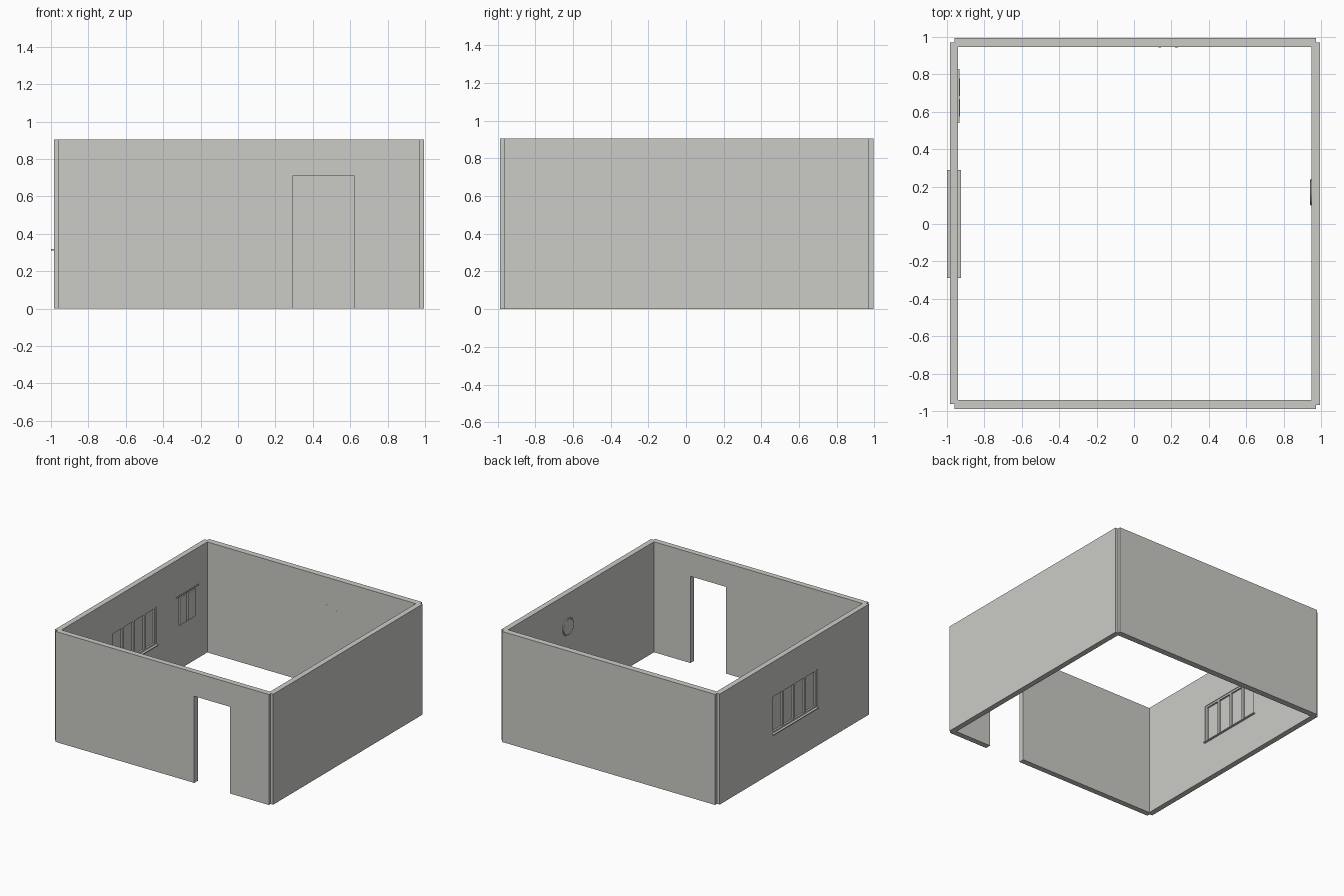
import bpy, math

if "Cube" in bpy.data.objects:
    bpy.data.objects.remove(bpy.data.objects["Cube"])

# One flat plaster grey for everything
grey = bpy.data.materials.new("plaster_grey")
grey.diffuse_color = (0.6, 0.6, 0.57, 1)
grey.use_nodes = True
grey.node_tree.nodes["Principled BSDF"].inputs["Base Color"].default_value = grey.diffuse_color


def box(name, x0, x1, y0, y1, z0, z1):
    """Axis-aligned box given by its limits."""
    bpy.ops.mesh.primitive_cube_add(
        size=1, location=((x0 + x1) / 2, (y0 + y1) / 2, (z0 + z1) / 2))
    ob = bpy.context.object
    ob.name = name
    ob.scale = (x1 - x0, y1 - y0, z1 - z0)
    bpy.ops.object.transform_apply(location=False, rotation=False, scale=True)
    ob.data.materials.append(grey)
    return ob


H = 0.905                       # wall height
SILL, HEAD = 0.31, 0.63         # window opening heights
DOOR0, DOOR1, DOOR_TOP = 0.295, 0.62, 0.71
WIN = 0.29                      # half width of the window
LX0, LX1 = -0.985, -0.94        # left wall thickness

# Plain back and right walls, overlapping at the notched corners
box("back_wall", -0.96, 0.972, 0.945, 0.995, 0, H)
box("right_wall", 0.95, 0.995, -0.967, 0.97, 0, H)

# Front wall with doorway
box("front_wall_left", -0.96, DOOR0, -0.988, -0.942, 0, H)
box("front_wall_right", DOOR1, 0.972, -0.988, -0.942, 0, H)
box("door_lintel", DOOR0, DOOR1, -0.988, -0.942, DOOR_TOP, H)

# Left wall in three bands with a window opening in the middle one
box("left_wall_bottom", LX0, LX1, -0.962, 0.97, 0, SILL)
box("left_wall_top", LX0, LX1, -0.962, 0.97, HEAD, H)
box("left_wall_front", LX0, LX1, -0.962, -WIN, SILL, HEAD)
box("left_wall_back", LX0, LX1, WIN, 0.97, SILL, HEAD)

# Window: pane, rails, five upright bars and a sill on both sides
box("window_pane", -0.966, -0.959, -WIN, WIN, SILL, HEAD)
box("window_top_rail", -0.98, -0.945, -WIN, WIN, HEAD - 0.015, HEAD)
box("window_bottom_rail", -0.98, -0.945, -WIN, WIN, SILL, SILL + 0.02)
for i in range(5):
    y = (i - 2) * (WIN - 0.009) / 2
    box("window_bar", -0.98, -0.945, y - 0.009, y + 0.009, SILL, HEAD)
box("window_sill", -1.0, -0.925, -WIN, WIN, SILL, SILL + 0.008)

# Towel rail with two hanging towels on the left wall
box("towel_rail", LX1, -0.934, 0.54, 0.83, 0.597, 0.605)
for y in (0.575, 0.685):
    box("towel", LX1, -0.929, y, y + 0.092, 0.365, 0.59)

# Round wall clock: rim and recessed face on the right wall
bpy.ops.mesh.primitive_cylinder_add(
    vertices=32, radius=0.06, depth=0.008, location=(0.949, 0.17, 0.635),
    rotation=(0, math.pi / 2, 0))
face = bpy.context.object
face.name = "clock_face"
bpy.ops.mesh.primitive_torus_add(
    major_segments=32, minor_segments=8, major_radius=0.064, minor_radius=0.008,
    location=(0.95, 0.17, 0.635), rotation=(0, math.pi / 2, 0))
rim = bpy.context.object
rim.name = "clock_rim"
for ob in (face, rim):
    ob.data.materials.append(grey)
    ob.select_set(True)
bpy.ops.object.shade_smooth_by_angle()

# Two faint upright strips on the back wall
box("wall_strip_left", 0.13, 0.145, 0.943, 0.95, 0.50, 0.68)
box("wall_strip_right", 0.22, 0.235, 0.943, 0.95, 0.48, 0.65)
